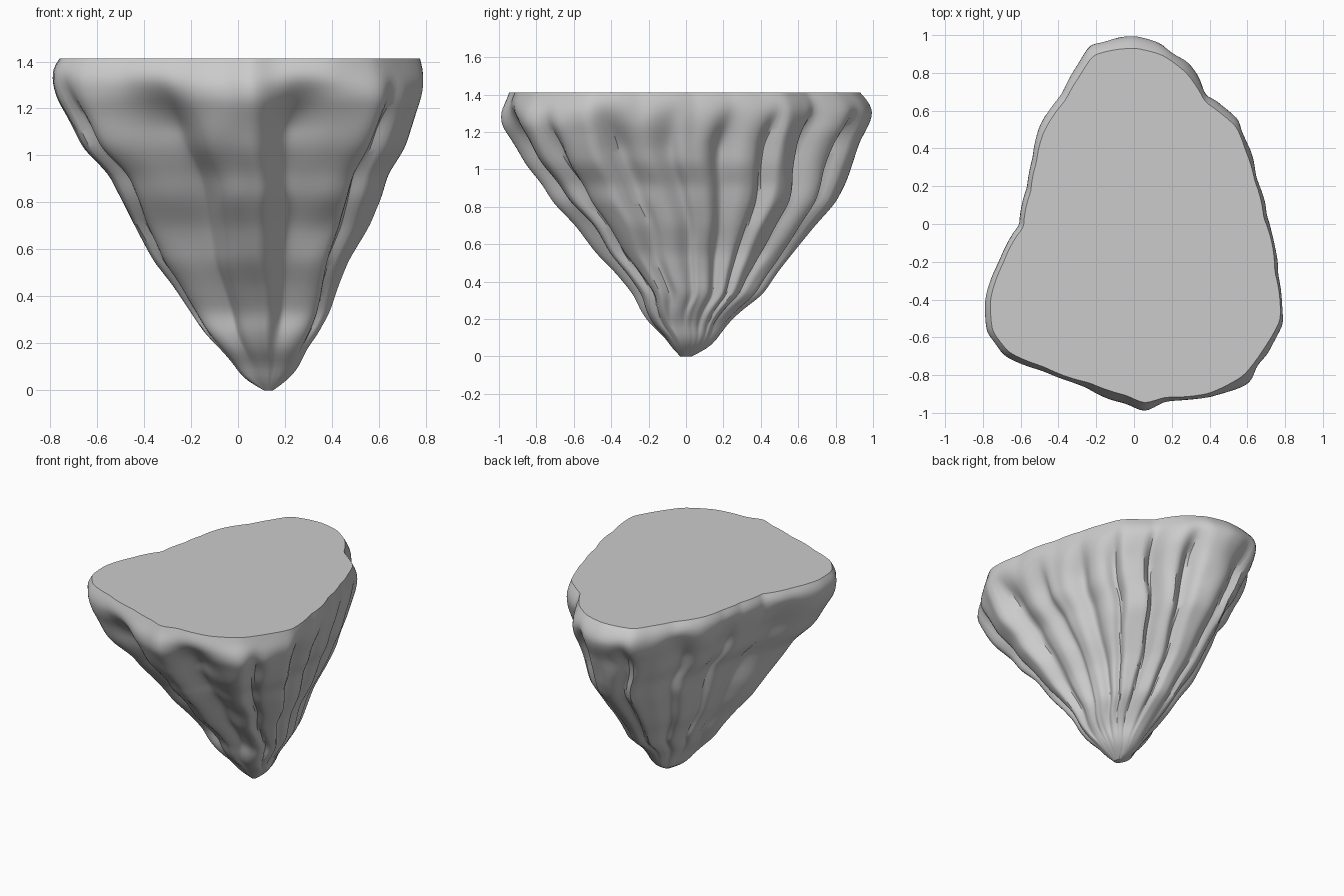
import bpy, bmesh, math
from mathutils import Vector, noise

if "Cube" in bpy.data.objects:
    bpy.data.objects.remove(bpy.data.objects["Cube"])

# Plan outline of the rock, counter-clockwise from +x
OUTLINE = [(0.70, 0.05), (0.65, 0.26), (0.60, 0.43), (0.55, 0.56), (0.46, 0.64), (0.38, 0.70),
           (0.28, 0.86), (0.15, 0.96), (0.0, 1.0), (-0.12, 0.99), (-0.23, 0.96), (-0.30, 0.85),
           (-0.38, 0.71), (-0.50, 0.53), (-0.54, 0.36), (-0.57, 0.20), (-0.61, 0.0), (-0.72, -0.20),
           (-0.79, -0.40), (-0.78, -0.58), (-0.69, -0.70), (-0.50, -0.78), (-0.25, -0.87),
           (-0.05, -0.94), (0.05, -0.985), (0.16, -0.95), (0.40, -0.93), (0.59, -0.83),
           (0.70, -0.68), (0.79, -0.52), (0.76, -0.25)]
# Silhouettes: z, left x, right x, front y, back y
PROFILE = [(0.0, 0.11, 0.15, -0.03, 0.03), (0.05, 0.02, 0.22, -0.08, 0.13),
           (0.10, -0.01, 0.26, -0.11, 0.17), (0.17, -0.07, 0.29, -0.19, 0.22),
           (0.24, -0.14, 0.34, -0.24, 0.29), (0.33, -0.20, 0.39, -0.28, 0.41),
           (0.45, -0.28, 0.43, -0.38, 0.49), (0.55, -0.36, 0.47, -0.48, 0.57),
           (0.70, -0.44, 0.56, -0.59, 0.69), (0.82, -0.50, 0.61, -0.71, 0.80),
           (0.92, -0.55, 0.64, -0.77, 0.85), (1.03, -0.66, 0.71, -0.86, 0.89),
           (1.15, -0.72, 0.75, -0.93, 0.93), (1.24, -0.77, 0.78, -0.985, 0.98),
           (1.31, -0.79, 0.79, -0.99, 1.0), (1.37, -0.79, 0.785, -0.96, 0.97),
           (1.412, -0.76, 0.775, -0.945, 0.93)]
# Gullies: plan x, y, depth, angular width clockwise and counter-clockwise
FOLDS = [(-0.36, -0.83, 0.17, 0.25, 0.13), (0.27, -0.93, 0.17, 0.14, 0.18),
         (0.66, -0.75, 0.08, 0.05, 0.05), (0.77, -0.42, 0.14, 0.05, 0.15),
         (0.73, -0.08, 0.08, 0.12, 0.08), (0.66, 0.24, 0.12, 0.12, 0.10),
         (0.57, 0.50, 0.10, 0.08, 0.04), (0.39, 0.69, 0.09, 0.04, 0.06),
         (0.20, 0.93, 0.10, 0.06, 0.05), (-0.17, 0.97, 0.07, 0.07, 0.05),
         (-0.42, 0.66, 0.09, 0.10, 0.10), (-0.55, 0.26, 0.11, 0.18, 0.08),
         (-0.67, -0.12, 0.10, 0.12, 0.12), (-0.75, -0.62, 0.06, 0.04, 0.04)]
SIDES, RINGS, TOP = 240, 66, 1.412
POLAR = sorted((math.atan2(y, x) % math.tau, math.hypot(x, y)) for x, y in OUTLINE)
POLAR = [(POLAR[-1][0] - math.tau, POLAR[-1][1])] + POLAR + [(POLAR[0][0] + math.tau, POLAR[0][1])]


def plan_point(a):
    """Outline point in a given direction."""
    for (a0, r0), (a1, r1) in zip(POLAR, POLAR[1:]):
        if a0 <= a <= a1:
            r = r0 + (r1 - r0) * (a - a0) / (a1 - a0)
            return Vector((r * math.cos(a), r * math.sin(a)))


def extents(z):
    """Silhouette limits at height z."""
    for p, q in zip(PROFILE, PROFILE[1:]):
        if z <= q[0] + 1e-6:
            t = (z - p[0]) / (q[0] - p[0])
            return [p[i] + (q[i] - p[i]) * t for i in range(1, 5)]


def smooth(a, b, x):
    t = max(0, min(1, (x - a) / (b - a)))
    return t * t * (3 - 2 * t)


def fold(angle, z):
    """Total radial indentation, fading out at the rim and at the tip."""
    total = 0
    for i, (x, y, depth, cw, ccw) in enumerate(FOLDS):
        wander = 0.05 * math.sin(5 * z + 1.9 * i) * (1.3 - z)
        d = (angle - math.atan2(y, x) + wander + math.pi) % math.tau - math.pi
        total += depth * math.exp(-(d / (cw if d < 0 else ccw)) ** 2)
    return total * (1 - smooth(1.1, 1.38, z)) * smooth(0.02, 0.35, z)


def blur(rows, passes):
    """Average each row with its neighbours, keeping both ends."""
    for _ in range(passes):
        rows = [rows[0]] + [[(a + 2 * b + c) / 4 for a, b, c in zip(*rows[j - 1:j + 2])]
                            for j in range(1, len(rows) - 1)] + [rows[-1]]
    return rows


# Rock: stacked rings folded by gullies
angles = [math.tau * i / SIDES for i in range(SIDES)]
plan = [plan_point(a) for a in angles]
plan = [(plan[i - 1] + plan[i] * 2 + plan[(i + 1) % SIDES]) / 4 for i in range(SIDES)]
heights = [TOP * j / RINGS for j in range(RINGS + 1)]
rings = []
for z in heights:
    ring = []
    for a, p in zip(angles, plan):
        rough = noise.noise(Vector((p.x * 3, p.y * 3, z * 2.5)))
        rough += 0.4 * noise.noise(Vector((p.x * 6, p.y * 6, z * 5 + 9)))
        ring.append(p * (1 - fold(a, z) + 0.03 * rough * (1 - smooth(1.2, 1.38, z))))
    rings.append(ring)

# Fit every ring to the silhouettes, with limits softened over the height
limits = blur([extents(z) for z in heights], 2)
bounds = blur([[min(p.x for p in r), max(p.x for p in r), min(p.y for p in r), max(p.y for p in r)]
               for r in rings], 8)

bm = bmesh.new()
loops = []
for z, ring, (xl, xr, yf, yb), (x0, x1, y0, y1) in zip(heights, rings, limits, bounds):
    loops.append([bm.verts.new((xl + (p.x - x0) * (xr - xl) / (x1 - x0),
                                yf + (p.y - y0) * (yb - yf) / (y1 - y0), z)) for p in ring])
for lo, hi in zip(loops, loops[1:]):
    for i in range(SIDES):
        n = (i + 1) % SIDES
        bm.faces.new((lo[i], lo[n], hi[n], hi[i]))

# Flat top and closed tip
cap = bm.faces.new(loops[-1])
bm.faces.new(list(reversed(loops[0])))
bmesh.ops.recalc_face_normals(bm, faces=bm.faces)

mesh = bpy.data.meshes.new("floating_rock")
bm.to_mesh(mesh)
bm.free()
rock = bpy.data.objects.new("floating_rock", mesh)
bpy.context.collection.objects.link(rock)
bpy.context.view_layer.objects.active = rock
rock.select_set(True)
bpy.ops.object.shade_smooth_by_angle(angle=math.radians(35))
